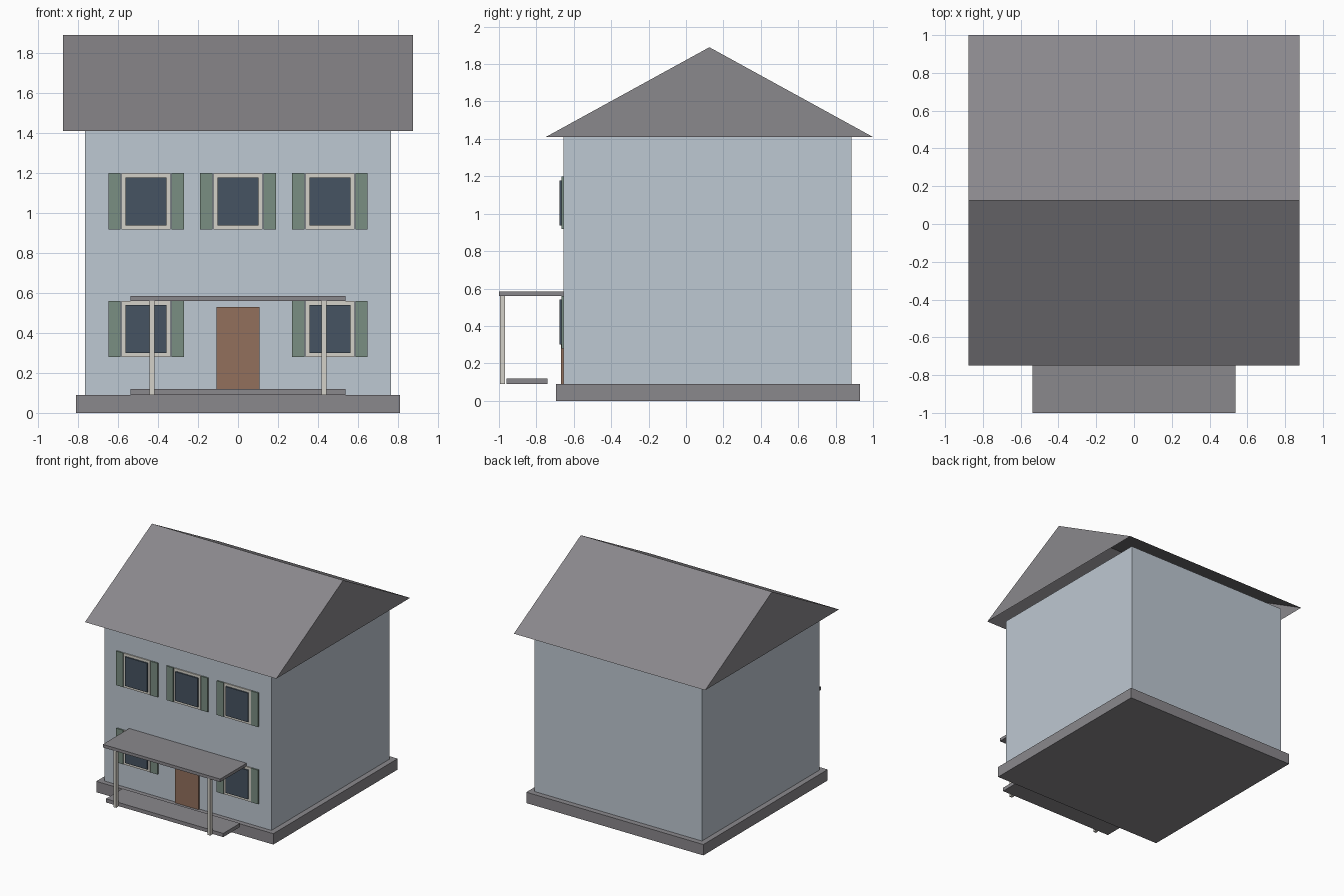
import bpy
import bmesh

default = bpy.data.objects.get("Cube")
if default:
    bpy.data.objects.remove(default, do_unlink=True)


def material(name, srgb):
    linear = [((c / 255 + 0.055) / 1.055) ** 2.4 for c in srgb] + [1.0]
    mat = bpy.data.materials.new(name)
    mat.use_nodes = True
    mat.diffuse_color = linear
    mat.node_tree.nodes["Principled BSDF"].inputs["Base Color"].default_value = linear
    return mat


grey = material("slate grey", (138, 136, 140))
siding = material("pale blue siding", (190, 200, 210))
cream = material("cream trim", (212, 209, 200))
green = material("shutter green", (122, 142, 130))
glass = material("dark glass", (70, 84, 98))
brown = material("door brown", (146, 112, 92))


def add_object(name, bm, mat):
    bmesh.ops.recalc_face_normals(bm, faces=bm.faces)
    mesh = bpy.data.meshes.new(name)
    bm.to_mesh(mesh)
    bm.free()
    mesh.materials.append(mat)
    obj = bpy.data.objects.new(name, mesh)
    bpy.context.collection.objects.link(obj)
    return obj


def box(name, mat, x, y, z):
    """Box between (low, high) pairs on each axis."""
    bm = bmesh.new()
    bmesh.ops.create_cube(bm, size=1)
    for v in bm.verts:
        v.co = [r[0] if c < 0 else r[1] for c, r in zip(v.co, (x, y, z))]
    return add_object(name, bm, mat)


# Main body
box("foundation", grey, (-0.81, 0.81), (-0.695, 0.93), (0, 0.09))
box("walls", siding, (-0.765, 0.765), (-0.655, 0.885), (0.09, 1.41))

# Gabled roof shell, open underneath
bm = bmesh.new()
profile = [(-0.75, 1.41), (0.125, 1.89), (1.0, 1.41)]
left, right = [[bm.verts.new((x, y, z)) for y, z in profile] for x in (0.875, -0.875)]
bm.faces.new(left)
bm.faces.new(right[::-1])
for i in range(2):
    bm.faces.new((left[i], right[i], right[i + 1], left[i + 1]))
add_object("roof", bm, grey)

# Front windows: trim panel, raised glass and a pair of shutters
wall = -0.655


def window(label, x, z):
    box(label + "_window_trim", cream, (x - 0.122, x + 0.122),
        (wall - 0.009, wall), (z - 0.141, z + 0.141))
    box(label + "_window_glass", glass, (x - 0.102, x + 0.102),
        (wall - 0.02, wall), (z - 0.12, z + 0.12))
    for side, s in (("left", 1), ("right", -1)):
        box(f"{label}_window_{side}_shutter", green,
            sorted((x + s * 0.127, x + s * 0.189)),
            (wall - 0.011, wall), (z - 0.141, z + 0.141))


for label, x in (("right", -0.46), ("middle", 0), ("left", 0.46)):
    window("upper_" + label, x, 1.058)
    if x:
        window("lower_" + label, x, 0.42)

# Entrance
box("front_door", brown, (-0.107, 0.107), (wall - 0.014, wall), (0.09, 0.53))
box("porch_step", grey, (-0.537, 0.537), (-0.96, -0.74), (0.09, 0.12))
box("porch_roof", grey, (-0.537, 0.537), (-1.0, wall), (0.56, 0.585))
for side, x in (("left", 0.43), ("right", -0.43)):
    box(side + "_porch_post", cream, (x - 0.0125, x + 0.0125),
        (-0.995, -0.968), (0.09, 0.56))
